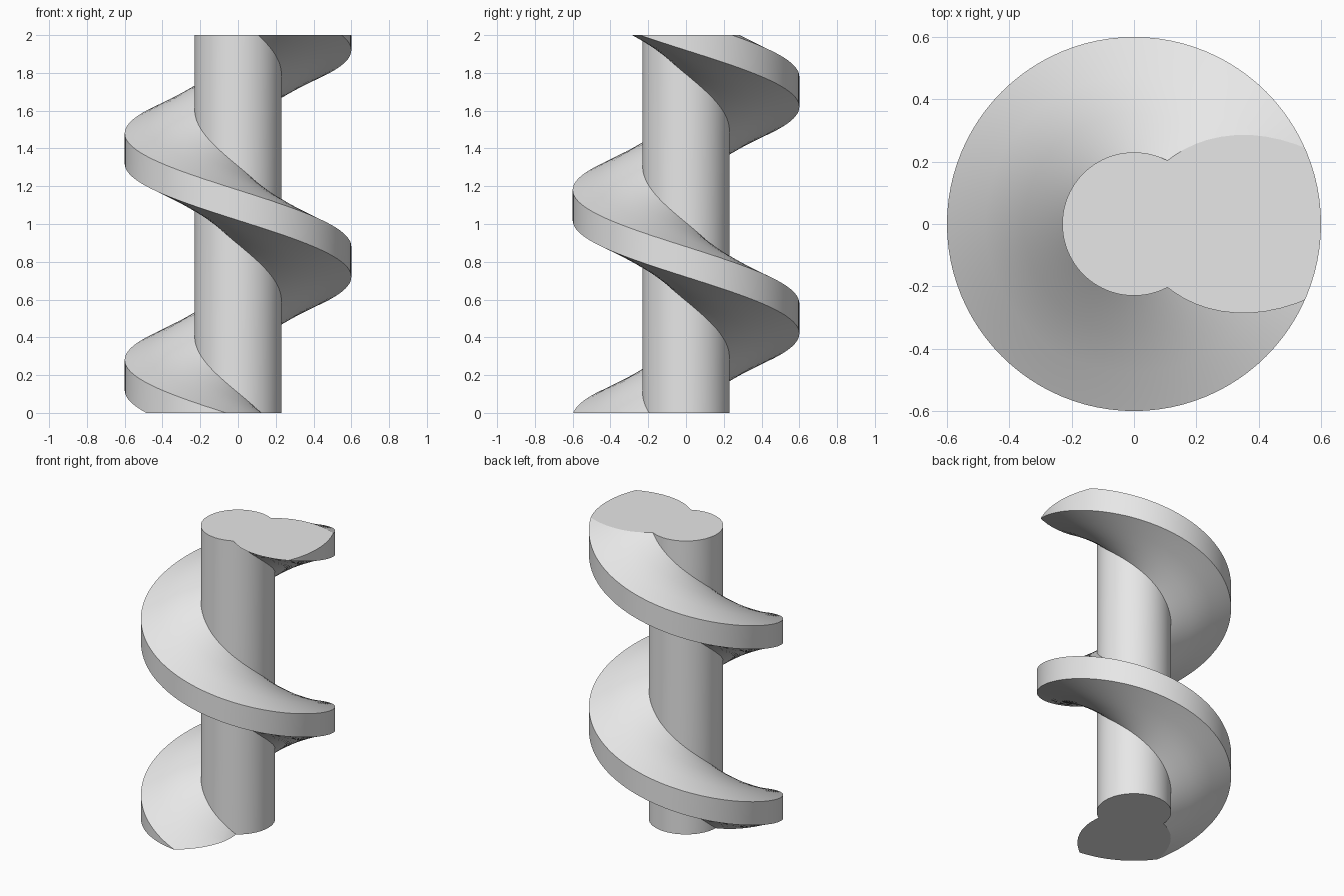
import bpy
import bmesh
from math import cos, sin, pi, radians

cube = bpy.data.objects.get("Cube")
if cube:
    bpy.data.objects.remove(cube, do_unlink=True)

CORE_R, RIM_R = 0.23, 0.6
ROOT_HALF, RIM_HALF = 0.207, 0.08   # half thickness of the thread at core and rim
PITCH, HEIGHT = 1.2, 2.0
STEPS, TURNS, RINGS = 96, 4, 3
START_Z = -1.6                      # thread centre at +x, below the lower cut

# Tapered thread section, from lower root out to the rim and back to upper root
lower = []
for k in range(RINGS + 1):
    t = k / RINGS
    lower.append((CORE_R + (RIM_R - CORE_R) * t,
                  -ROOT_HALF + (ROOT_HALF - RIM_HALF) * t))
section = lower + [(r, -h) for r, h in reversed(lower)]

# Left-handed sweep of the section
bm = bmesh.new()
rows = []
for i in range(STEPS * TURNS + 1):
    a = -2 * pi * i / STEPS
    z = START_Z + PITCH * i / STEPS
    rows.append([bm.verts.new((r * cos(a), r * sin(a), z + h)) for r, h in section])

for p, q in zip(rows, rows[1:]):
    for k in range(len(section) - 1):
        bm.faces.new((p[k], p[k + 1], q[k + 1], q[k]))

# Core wall between one turn and the next
for i in range(STEPS * (TURNS - 1)):
    bm.faces.new((rows[i][-1], rows[i + 1][-1],
                  rows[i + 1 + STEPS][0], rows[i + STEPS][0]))

# Cut both ends flat and cap them
for z, direction in ((0, -1), (HEIGHT, 1)):
    bmesh.ops.bisect_plane(bm, geom=bm.verts[:] + bm.edges[:] + bm.faces[:],
                           dist=1e-5, plane_co=(0, 0, z),
                           plane_no=(0, 0, direction), clear_outer=True)
bmesh.ops.remove_doubles(bm, verts=bm.verts[:], dist=1e-5)
bmesh.ops.holes_fill(bm, edges=[e for e in bm.edges if e.is_boundary], sides=0)
bmesh.ops.recalc_face_normals(bm, faces=bm.faces[:])

mesh = bpy.data.meshes.new("screw_shaft")
bm.to_mesh(mesh)
bm.free()
screw = bpy.data.objects.new("screw_shaft", mesh)
bpy.context.collection.objects.link(screw)

# Plain grey material
grey = bpy.data.materials.new("light_grey")
grey.use_nodes = True
colour = (0.8, 0.8, 0.8, 1)
grey.diffuse_color = colour
grey.node_tree.nodes["Principled BSDF"].inputs["Base Color"].default_value = colour
mesh.materials.append(grey)

# Smooth flanks with crisp rims and ends
bpy.ops.object.select_all(action='DESELECT')
screw.select_set(True)
bpy.context.view_layer.objects.active = screw
bpy.ops.object.shade_smooth_by_angle(angle=radians(20))
